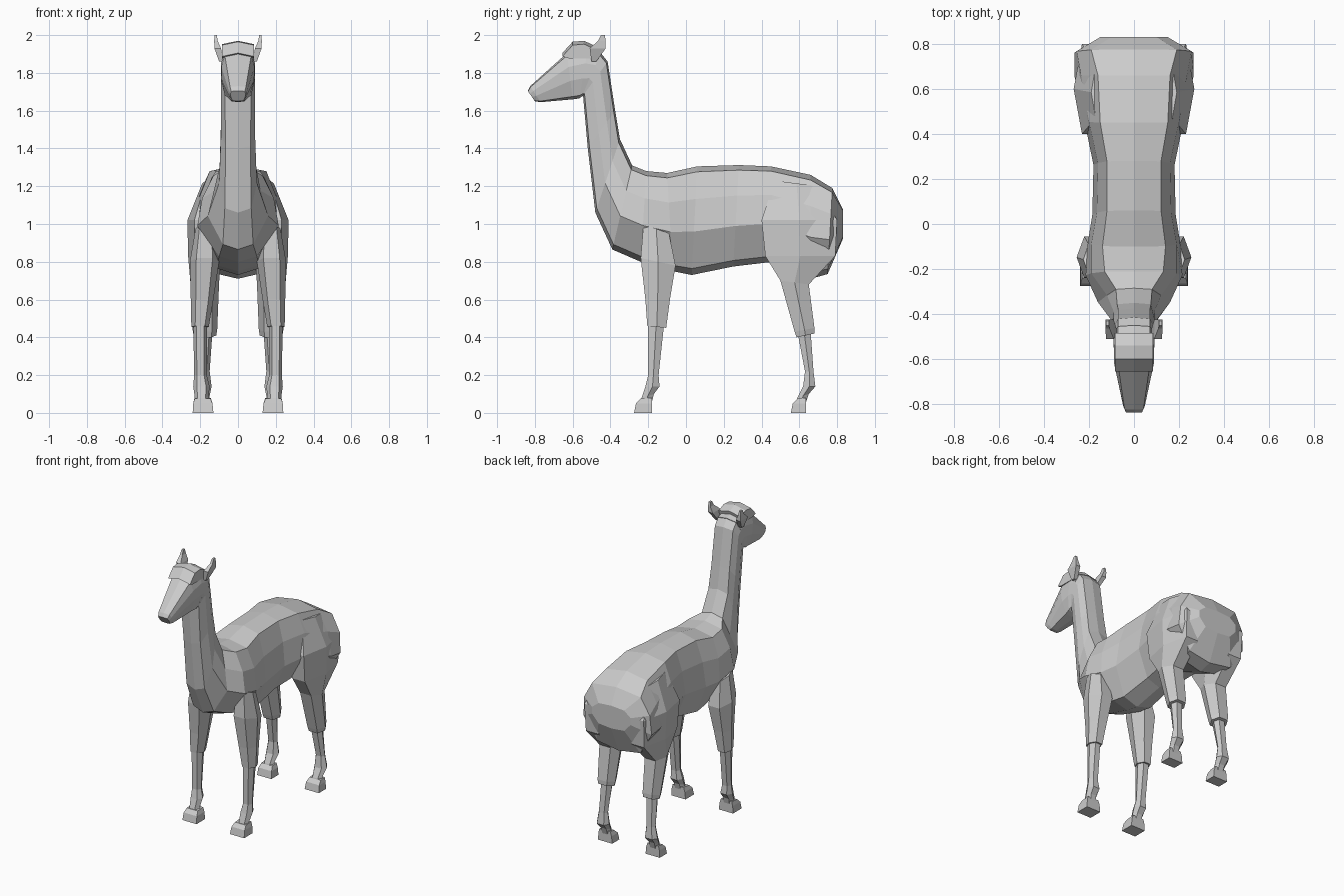
import bpy, bmesh


def loft(name, rings, mirror=False):
    """Skin a list of equal-length point rings, cap both ends."""
    bm = bmesh.new()
    vs = [[bm.verts.new(p) for p in r] for r in rings]
    n = len(rings[0])
    for a, b in zip(vs, vs[1:]):
        for i in range(n):
            j = (i + 1) % n
            bm.faces.new((a[i], a[j], b[j], b[i]))
    bm.faces.new(vs[0][::-1])
    bm.faces.new(vs[-1])
    bmesh.ops.recalc_face_normals(bm, faces=bm.faces)
    me = bpy.data.meshes.new(name)
    bm.to_mesh(me)
    bm.free()
    ob = bpy.data.objects.new(name, me)
    bpy.context.collection.objects.link(ob)
    if mirror:
        ob.modifiers.new("mirror", 'MIRROR')
    return ob


def trunk_ring(ty, tz, by, bz, wt, wu, wl, wb):
    """Symmetric ring between a top and a bottom point with four half widths."""
    def at(x, f):
        return (x, ty + (by - ty) * f, tz + (bz - tz) * f)
    half = [(wt, .05), (wu, .3), (wl, .6), (wb, .94)]
    right = [at(w, f) for w, f in half]
    left = [at(-w, f) for w, f in reversed(half)]
    return [at(0, 0)] + right + [at(0, 1)] + left


def leg_ring(zf, zb, y0, y1, x0, x1, inset=.22):
    """Six-sided leg ring; front and back heights may differ."""
    d, ym, zm = (x1 - x0) * inset, (y0 + y1) / 2, (zf + zb) / 2
    return [(x0 + d, y0, zf), (x1 - d, y0, zf), (x1, ym, zm),
            (x1 - d, y1, zb), (x0 + d, y1, zb), (x0, ym, zm)]


# body and neck, rump to throat
body = [
    (.83, 1.08, .83, .92, .10, .15, .15, .10),
    (.775, 1.19, .75, .735, .19, .255, .265, .17),
    (.66, 1.26, .66, .71, .16, .235, .265, .14),
    (.45, 1.305, .46, .80, .15, .20, .22, .12),
    (.28, 1.312, .25, .775, .12, .16, .18, .10),
    (.06, 1.305, .03, .73, .12, .165, .185, .11),
    (-.10, 1.27, -.07, .75, .14, .19, .205, .11),
    (-.21, 1.28, -.24, .80, .13, .19, .215, .10),
    (-.285, 1.31, -.39, .865, .08, .12, .16, .08),
    (-.35, 1.45, -.48, 1.06, .075, .09, .10, .07),
    (-.375, 1.60, -.52, 1.40, .07, .09, .09, .065),
    (-.415, 1.86, -.545, 1.68, .07, .09, .09, .07),
    (-.455, 1.91, -.55, 1.675, .07, .09, .09, .07),
]
loft("body_and_neck", [trunk_ring(*s) for s in body])

# head and muzzle
head = [
    (-.45, 1.91, -.545, 1.68, .07, .09, .09, .07),
    (-.52, 1.93, -.565, 1.665, .07, .09, .09, .07),
    (-.63, 1.905, -.60, 1.66, .07, .088, .085, .06),
    (-.825, 1.73, -.77, 1.645, .042, .048, .046, .035),
    (-.838, 1.705, -.80, 1.65, .036, .04, .038, .03),
]
loft("head", [trunk_ring(*s) for s in head])

# tuft of wool on the forehead
tuft = [(-.655, 1.905), (-.60, 1.965), (-.54, 1.97), (-.485, 1.945), (-.50, 1.895), (-.62, 1.895)]
loft("forehead_tuft", [[(x, y, z - dz) for y, z in tuft]
                       for x, dz in ((-.085, .018), (0, 0), (.085, .018))])

# ears
ear = [(1.86, -.50, -.475, .075, .10), (1.93, -.51, -.425, .09, .125),
       (1.97, -.465, -.425, .108, .126), (2.0, -.45, -.43, .112, .125)]
loft("ears", [[(x0, y0, z), (x1, y0, z), (x1, y1, z), (x0, y1, z)]
              for z, y0, y1, x0, x1 in ear], True)

# upper legs
thigh = [(1.23, 1.20, .47, .70, .10, .19), (1.02, 1.02, .40, .80, .10, .268),
         (.83, .83, .42, .79, .09, .264), (.70, .68, .50, .65, .10, .252),
         (.43, .45, .575, .68, .11, .24), (.40, .42, .585, .68, .115, .235)]
loft("hind_thighs", [leg_ring(*s) for s in thigh], True)
upper = [(1.0, .95, -.225, -.09, .12, .225), (.82, .78, -.24, -.055, .10, .255),
         (.60, .60, -.215, -.085, .13, .25), (.46, .45, -.205, -.105, .155, .247)]
loft("front_upper_legs", [leg_ring(*s) for s in upper], True)

# lower legs
shank = [(.43, .43, .59, .66, .135, .215), (.22, .22, .63, .675, .15, .22),
         (.14, .14, .62, .685, .14, .235), (.08, .10, .59, .65, .15, .225),
         (.04, .04, .58, .63, .15, .22)]
loft("hind_lower_legs", [leg_ring(*s) for s in shank], True)
cannon = [(.48, .48, -.20, -.115, .165, .237), (.20, .20, -.20, -.145, .165, .232),
          (.14, .14, -.215, -.14, .15, .237), (.08, .10, -.235, -.17, .155, .23),
          (.04, .04, -.245, -.185, .15, .225)]
loft("front_lower_legs", [leg_ring(*s) for s in cannon], True)

# feet
for name, y0, y1 in (("front_feet", -.275, -.18), ("hind_feet", .555, .635)):
    loft(name, [[(x0, y0 + dy, zf), (x1, y0 + dy, zf), (x1, y1, zb), (x0, y1, zb)]
                for zf, zb, dy, x0, x1 in ((0, 0, 0, .13, .24),
                                           (.05, .05, .01, .135, .237),
                                           (.075, .08, .035, .145, .23))], True)
